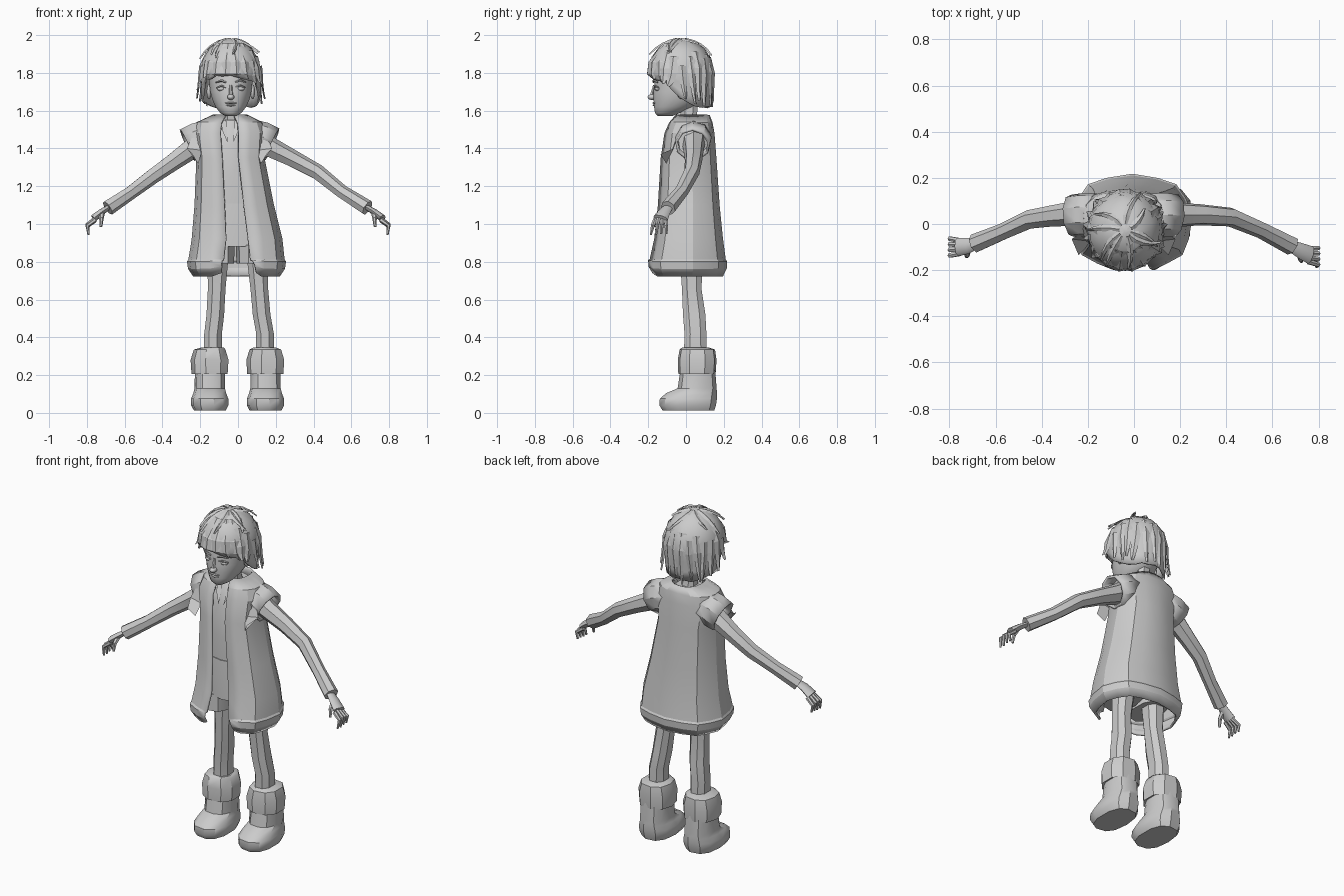
import bpy, bmesh, math, random
from mathutils import Vector

if "Cube" in bpy.data.objects:
    bpy.data.objects.remove(bpy.data.objects["Cube"])

random.seed(4)
GREY = bpy.data.materials.new("plain grey")
GREY.diffuse_color = (0.6, 0.6, 0.6, 1)
GREY.use_nodes = True
GREY.node_tree.nodes["Principled BSDF"].inputs["Base Color"].default_value = GREY.diffuse_color

def make(name, verts, faces, smooth=35, thick=0):
    me = bpy.data.meshes.new(name)
    me.from_pydata([tuple(v) for v in verts], [], faces)
    bm = bmesh.new()
    bm.from_mesh(me)
    bmesh.ops.recalc_face_normals(bm, faces=bm.faces)
    bm.to_mesh(me)
    bm.free()
    me.materials.append(GREY)
    ob = bpy.data.objects.new(name, me)
    bpy.context.collection.objects.link(ob)
    bpy.ops.object.select_all(action='DESELECT')
    ob.select_set(True)
    bpy.context.view_layer.objects.active = ob
    if smooth:
        bpy.ops.object.shade_smooth_by_angle(angle=math.radians(smooth))
    if thick:
        m = ob.modifiers.new("thickness", 'SOLIDIFY')
        m.thickness, m.offset = thick, 0

def skin(rings, closed=True, caps=True):
    n = len(rings[0])
    f = [(i * n + j, i * n + (j + 1) % n, (i + 1) * n + (j + 1) % n, (i + 1) * n + j)
         for i in range(len(rings) - 1) for j in range(n if closed else n - 1)]
    if caps:
        f += [tuple(range(n)), tuple(range((len(rings) - 1) * n, len(rings) * n))]
    return [v for r in rings for v in r], f

def spow(v, p):
    return math.copysign(abs(v) ** p, v)

def oval(z, cx, rx, y0, y1, angles, p=0.85):
    return [Vector((cx + rx * spow(math.cos(a), p),
                    (y0 + y1) / 2 + (y1 - y0) / 2 * spow(math.sin(a), p), z)) for a in angles]

def loft(name, levels, sides=10, p=0.85, smooth=35):
    """levels: (z, centre x, half width, front y, back y)"""
    ang = [math.tau * (j + 0.5) / sides for j in range(sides)]
    make(name, *skin([oval(*l, ang, p) for l in levels]), smooth)

def tube(name, pts, radii, sides=7, smooth=35, caps=True, flat=1.0, thick=0):
    pts = [Vector(p) for p in pts]
    rings = []
    for i, p in enumerate(pts):
        d = (pts[min(i + 1, len(pts) - 1)] - pts[max(i - 1, 0)]).normalized()
        u = d.cross(Vector((0, 1, 0))).normalized()
        w = d.cross(u)
        rings.append([p + radii[i] * (u * math.cos(a) * flat + w * math.sin(a))
                      for a in (math.tau * k / sides for k in range(sides))])
    make(name, *skin(rings, caps=caps), smooth, thick)

def ball(name, loc, size):
    bpy.ops.mesh.primitive_uv_sphere_add(segments=10, ring_count=6, radius=1, location=loc)
    ob = bpy.context.object
    ob.name, ob.scale = name, size
    ob.data.materials.append(GREY)
    bpy.ops.object.shade_smooth_by_angle(angle=math.radians(60))

# Long open coat with pleated columns and rounded front corners
COLS = 17
lev = [(1.575, -.042, .085, -.05, .12), (1.535, -.045, .17, -.085, .135),
       (1.48, -.045, .19, -.11, .145), (1.35, -.04, .175, -.13, .155),
       (1.1, -.02, .205, -.145, .172), (.92, -.005, .235, -.165, .19),
       (.81, -.008, .25, -.19, .205), (.80, -.008, .257, -.198, .212),
       (.765, -.008, .252, -.196, .21), (.725, -.008, .225, -.175, .19)]
ang = [math.radians(-80 + 340 * j / (COLS - 1)) for j in range(COLS)]
rings = []
for i, l in enumerate(lev):
    r = oval(*l, ang, 0.8)
    c = Vector((l[1], (l[3] + l[4]) / 2, l[0]))
    if i > 1:                                     # pleat valleys
        r = [c + (v - c) * (0.965 if j % 2 else 1) for j, v in enumerate(r)]
    if i >= 6:                                    # front corners swing apart
        r[0] += Vector(((i - 5) * .012, 0, .006 * (i - 6)))
        r[-1] += Vector(((5 - i) * .006, 0, .006 * (i - 6)))
    rings.append(r)
make("coat", *skin(rings, closed=False, caps=False), 20, 0.012)

# Shirt, shorts
loft("shirt", [(1.1, -.03, .16, -.115, .13), (1.25, -.035, .15, -.115, .13),
               (1.42, -.042, .15, -.1, .125), (1.5, -.042, .13, -.075, .115),
               (1.55, -.04, .07, -.045, .1)])
loft("shorts_top", [(.88, -.015, .18, -.13, .15), (1.0, -.025, .175, -.127, .14),
                    (1.108, -.03, .163, -.12, .135)])
for side, cx in (("left", -.1), ("right", .075)):
    loft(side + "_shorts_leg", [(.79, cx, .083, -.13, .13), (.89, cx, .087, -.13, .148)], 9)
for s in (-1, 1):
    make("collar_flap", [(-.04 + s * .015, -.105, 1.43), (-.04 + s * .045, -.085, 1.5),
                         (-.04 + s * .05, -.045, 1.56), (-.04 + s * .022, -.06, 1.545)], [(0, 1, 2, 3)], 0)

# Legs and boots
for side, top, knee, low, foot in (("left", -.105, -.12, -.132, -.148),
                                   ("right", .1, .125, .143, .147)):
    loft(side + "_leg", [(.3, low, .05, -.015, .115), (.42, low, .05, -.012, .112),
                         (.52, knee, .05, -.02, .107), (.66, (top + knee) / 2, .05, -.025, .085),
                         (.86, top, .062, -.04, .1)], 8)
    loft(side + "_boot", [(.012, foot, .085, -.125, .15), (.04, foot, .1, -.142, .16),
                          (.075, foot, .1, -.14, .165), (.105, foot, .088, -.105, .165),
                          (.13, foot, .082, -.045, .163), (.23, foot, .08, -.03, .155)], 11, 0.8)
    loft(side + "_boot_cuff", [(.212, foot, .088, -.03, .15), (.205, foot, .098, -.042, .158),
                               (.28, foot, .103, -.045, .163), (.335, foot, .086, -.035, .155),
                               (.347, low, .06, -.02, .12)], 9)

# Arms: sleeves, coat shoulder caps, hands (side, sign, cap centre x, sleeve, palm, fingertip)
ARMS = (("left", -1, -.045,
         [(-.17, .04, 1.44), (-.26, .045, 1.39), (-.35, .035, 1.325), (-.45, .02, 1.255),
          (-.57, -.035, 1.165), (-.69, -.085, 1.085)],
         [(-.675, -.08, 1.095), (-.72, -.095, 1.065), (-.765, -.1, 1.03)], (-.795, -.1, .945)),
        ("right", 1, -.045,
         [(.09, .04, 1.45), (.18, .04, 1.4), (.29, .04, 1.345), (.42, .03, 1.275),
          (.55, -.025, 1.17), (.685, -.095, 1.085)],
         [(.67, -.09, 1.095), (.72, -.115, 1.065), (.765, -.135, 1.03)], (.795, -.145, .945)))
for side, s, cx, arm, palm, tip in ARMS:
    tube(side + "_sleeve", arm, [.065, .055, .047, .042, .037, .042])
    x, y, z = cx + s * .225, .035, 1.42
    tube(side + "_shoulder_cap", [(cx + s * .105, .04, 1.465), (cx + s * .17, .04, 1.445), (x, y, z)],
         [.085, .09, .087], 9, 15, caps=False, thick=.014)
    # loose flap in front of the armpit
    make(side + "_coat_flap", [(x - s * .03, y - .08, z + .05), (x, y - .1, z - .02),
                               (x - s * .03, y - .17, z - .05), (x - s * .06, y - .14, z - .1),
                               (x - s * .08, y - .11, z - .03)], [(0, 1, 4), (1, 2, 3, 4)], 0)
    tube(side + "_hand", palm, [.024, .034, .04], 8, 40, flat=0.5)
    p, k, t = Vector(palm[1]), Vector(palm[2]), Vector(tip)
    for i in range(4):
        o = Vector((0, (i - 1.5) * .021, -.006 * abs(i - 1.3)))
        mid = (k + t) / 2 + Vector((s * .018, 0, .012))
        tube(side + "_finger", [k + o * .9 - Vector((s * .01, 0, 0)), mid + o * 1.15,
                                t + o * 1.3 + Vector((-s * .004, 0, abs(i - 1) * .008))],
             [.012, .011, .006], 6)
    tube(side + "_thumb", [p + Vector((0, -.01, -.005)), p + Vector((s * .003, -.04, -.035)),
                           p + Vector((s * .006, -.047, -.08))], [.016, .012, .007], 6)

# Neck and head
HX = -.038
loft("neck", [(1.5, HX, .05, -.02, .09), (1.57, HX, .04, -.03, .06), (1.66, HX, .042, -.04, .07)], 8)
loft("head", [(1.572, HX, .03, -.15, -.07), (1.588, HX, .057, -.165, -.03), (1.62, HX, .082, -.17, .04),
              (1.66, HX, .1, -.173, .09), (1.7, HX, .11, -.174, .11), (1.735, HX, .114, -.168, .12),
              (1.79, HX, .12, -.17, .12), (1.87, HX, .11, -.14, .1), (1.93, HX, .06, -.08, .06)], 20, 0.92, 60)
ball("nose", (HX, -.178, 1.672), (.02, .026, .016))
tube("nose_bridge", [(HX, -.182, 1.675), (HX, -.168, 1.735)], [.012, .007], 6)
ball("upper_lip", (HX, -.165, 1.641), (.034, .014, .005))
ball("lower_lip", (HX, -.162, 1.629), (.026, .015, .007))
for s in (-1, 1):
    ex = HX + s * .05
    ball("eye", (ex, -.148, 1.716), (.024, .018, .013))
    tube("eyelid", [(ex - s * .024, -.166, 1.724), (ex, -.167, 1.732), (ex + s * .026, -.145, 1.722)],
         [.004, .006, .004], 5)
    tube("eyebrow", [(ex - s * .026, -.172, 1.75), (ex, -.17, 1.76), (ex + s * .03, -.15, 1.75)],
         [.005, .007, .004], 5)
    ball("ear", (HX + s * .115, -.02, 1.7), (.014, .03, .04))

# Hair cap: dome, then a skirt falling to an edge height that depends on direction
def edge(a):
    f = -math.sin(a)                              # 1 = front, -1 = back
    if f > .45:
        return 1.75 + .04 * (f - .45) / .55 - .012 * math.cos(a)
    return 1.65 + .10 * max(0, (f + .1) / .55) - .03 * max(0, -f)

def hair_point(a, t, lift=0.0):
    """t from 0 (crown) through 1 (widest) to 2 (lower edge)"""
    phi = min(t, 1) * math.pi / 2
    r = math.sin(phi) * (1 - .07 * max(0, t - 1))
    z = 1.795 + .18 * math.cos(phi) + (edge(a) - 1.795) * max(0, t - 1)
    return Vector((HX + (.158 + lift) * r * math.cos(a),
                   -.028 + (.17 + lift) * r * math.sin(a), z + lift * math.cos(phi)))

N = 24
rings = [[hair_point(math.tau * j / N, t, random.uniform(-.003, .004)) for j in range(N)]
         for t in (.04, .25, .5, .75, 1, 1.35, 1.7, 2)]
for v in rings[-1]:
    v.z += random.uniform(-.014, .01)
verts, faces = skin(rings, caps=False)
make("hair_cap", verts, faces + [tuple(range(N))], 40, 0.012)

# Loose hair locks lying on the cap, tips lifted away from it
def lock(name, a, t0, t1, width, tip, turn):
    v = []
    for u in (0, .25, .5, .75, 1):
        t = t0 + (t1 - t0) * u
        w = width * (1 - .75 * u * u) / max(.3, math.sin(min(t, 1) * 1.57))
        b, lift = a + turn * u, .004 + tip * u * u
        v += [hair_point(b - w, t, lift), hair_point(b, t, lift + .008), hair_point(b + w, t, lift)]
    make(name, v, [(i * 3 + k, i * 3 + k + 1, i * 3 + k + 4, i * 3 + k + 3)
                   for i in range(4) for k in (0, 1)], 0)

for i in range(16):                               # sides and back
    a = math.radians(-30 + 240 * i / 15)
    lock("side_lock", a, random.uniform(.5, .9), random.uniform(1.85, 2.05), random.uniform(.1, .18),
         .028 if abs(math.cos(a)) > .6 else .004, random.uniform(-.15, .15))
for i in range(6):                                # fringe
    lock("fringe_lock", math.radians(-135 + 18 * i), .35, 2.1, .17, .008, (i - 2.2) * .07)
for i in range(9):                                # crown tufts
    lock("crown_tuft", math.tau * i / 9 + random.uniform(-.3, .3), .1, random.uniform(.45, .75),
         .1, random.uniform(.012, .024), random.uniform(-.6, .6))
